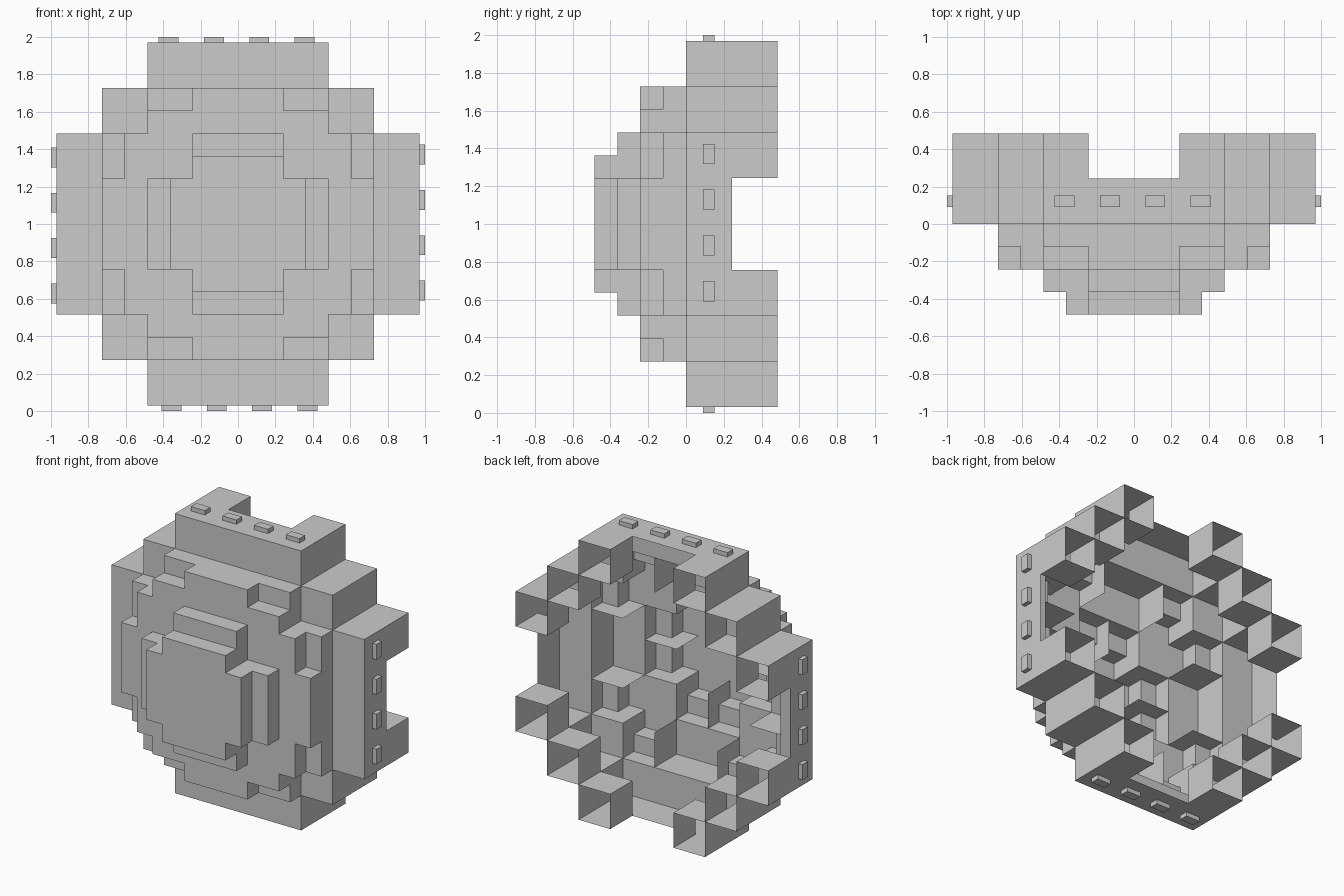
import bpy, bmesh
from mathutils import Vector, Matrix
from math import pi

if "Cube" in bpy.data.objects:
    bpy.data.objects.remove(bpy.data.objects["Cube"])

C = 2 / 8.25          # block size
H = C / 2             # half-block grid step used for the notched corners


def fold(i):
    """Mirror a half-block index to the positive side."""
    return i if i >= 0 else -i - 1


def solid(i, j, k):
    """Stepped dome: is the half-block (x=i, y=j, z=k) filled?"""
    a, b = fold(i), fold(k)
    ring = a // 2 + b // 2
    widest = max(a, b) // 2
    if j < -4 or j > 3 or widest > 3:
        return False
    if j >= 2:                       # diagonal rear corner blocks
        return ring == 4 and widest < 4 and min(a, b) // 2 > 0
    if j >= 0:                       # wide rim
        return ring <= 4 and not (ring == 4 and min(a, b) // 2 == 0)
    if j >= -2:                      # middle layer with notched corners
        notch = j == -2 and ring == 3 and max(a, b) == 5
        return ring <= 3 and widest <= 2 and not notch
    return ring <= 1 and (j == -3 or max(a, b) < 3)   # front cap


def inner_rib(plane, across, j):
    """Partition walls inside the shell beside the notched blocks."""
    a = fold(across)
    return (abs(plane) == 2 and a in (4, 5) and j in (-2, -1)) or \
           (plane == 0 and a in (2, 3) and j in (-4, -3))


def finish(bm, name):
    me = bpy.data.meshes.new(name)
    bm.to_mesh(me)
    bm.free()
    ob = bpy.data.objects.new(name, me)
    bpy.context.collection.objects.link(ob)
    return ob


def quad(bm, corner, u, v, normal):
    """One grid square facing the given direction."""
    pts = [corner, corner + u, corner + u + v, corner + v]
    if u.cross(v).dot(normal) < 0:
        pts.reverse()
    bm.faces.new([bm.verts.new(p * H + Vector((0, 0, 1))) for p in pts])


# Shell skin (open at the back) and inner ribs
shell, ribs = bmesh.new(), bmesh.new()
AX = [Vector((1, 0, 0)), Vector((0, 1, 0)), Vector((0, 0, 1))]
for i in range(-8, 8):
    for j in range(-4, 4):
        for k in range(-8, 8):
            if not solid(i, j, k):
                continue
            base = Vector((i, j, k))
            for ax in range(3):
                u, v = AX[(ax + 1) % 3], AX[(ax + 2) % 3]
                for s in (-1, 1):
                    if ax == 1 and s == 1:
                        continue
                    n = AX[ax] * s
                    nb = base + n
                    corner = base + AX[ax] * max(s, 0)
                    if not solid(int(nb.x), int(nb.y), int(nb.z)):
                        quad(shell, corner, u, v, n)
                    elif s == -1 and ax != 1:
                        plane, across = (i, k) if ax == 0 else (k, i)
                        if inner_rib(plane, across, j):
                            quad(ribs, corner, u, v, n)
for bm, name in ((shell, "stepped_shell"), (ribs, "inner_ribs")):
    bmesh.ops.remove_doubles(bm, verts=bm.verts, dist=1e-4)
    bmesh.ops.dissolve_limit(bm, angle_limit=0.01, verts=bm.verts, edges=bm.edges)
    finish(bm, name)

# Rim studs: four per side, repeated by quarter turns about the front axis
studs = bmesh.new()
for turn in range(4):
    rot = Matrix.Translation((0, 0, 1)) @ Matrix.Rotation(-turn * pi / 2, 4, 'Y')
    for n in range(4):
        z = (n - 1.5) * C + C / 32
        place = Matrix.Translation((4 * C + C / 16, C / 2, z))
        size = Matrix.Diagonal((C / 8, C / 4, C * 7 / 16, 1))
        bmesh.ops.create_cube(studs, size=1, matrix=rot @ place @ size)
finish(studs, "rim_studs")
